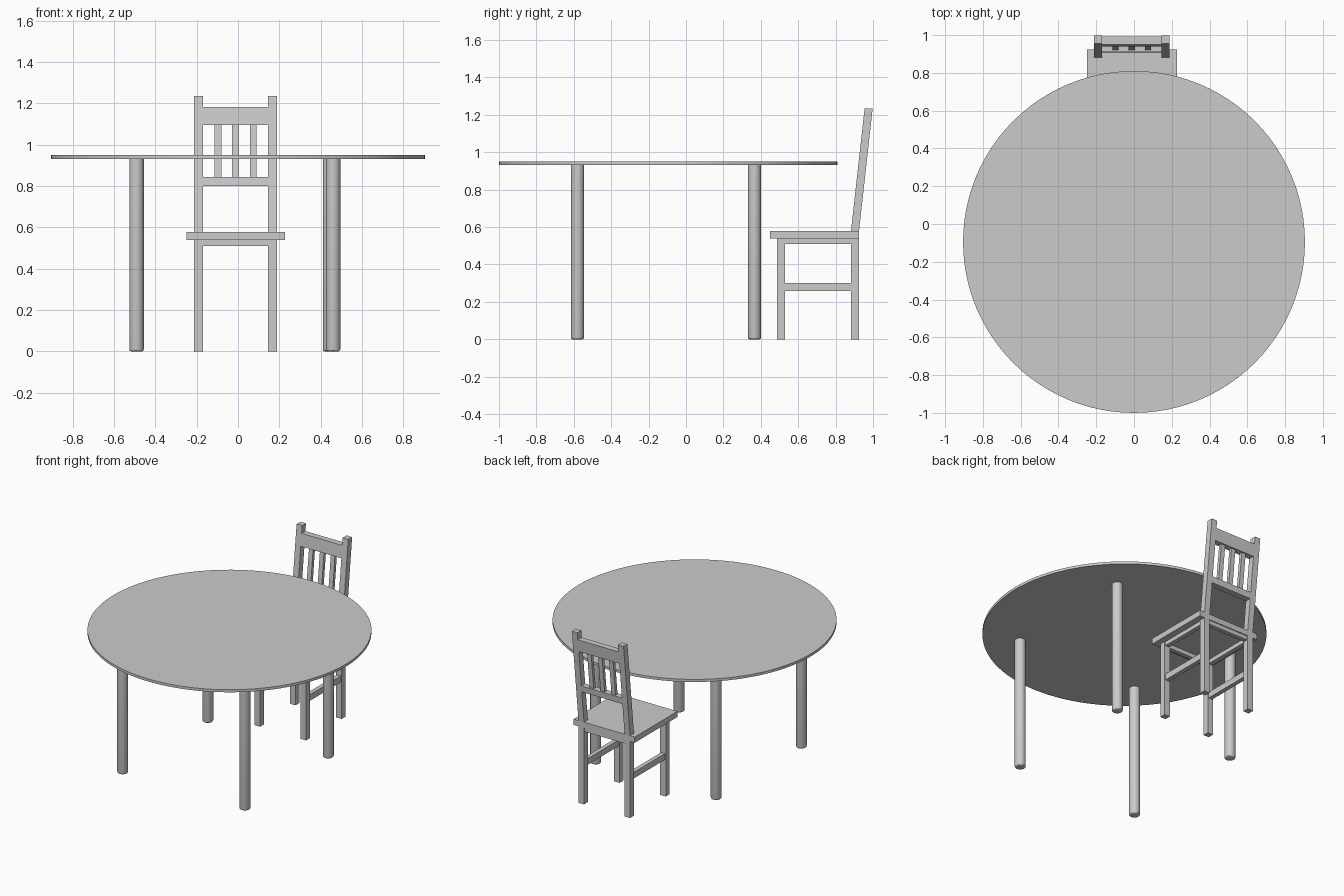
import bpy, bmesh
from mathutils import Matrix

if "Cube" in bpy.data.objects:
    bpy.data.objects.remove(bpy.data.objects["Cube"])

CX = -0.012            # chair centre line
POST = 0.043           # square section of chair legs and posts
Z0, Z1 = 0.578, 1.235  # backrest foot and top
LEAN = 0.073


def finish(name, bm):
    bmesh.ops.recalc_face_normals(bm, faces=bm.faces)
    me = bpy.data.meshes.new(name)
    bm.to_mesh(me)
    bm.free()
    ob = bpy.data.objects.new(name, me)
    bpy.context.collection.objects.link(ob)
    return ob


def box(name, x, y, z, lean=False):
    """Box from (min, max) ranges, optionally sheared along the backrest."""
    bm = bmesh.new()
    bmesh.ops.create_cube(bm, size=1)
    for v in bm.verts:
        v.co = [r[0] if c < 0 else r[1] for c, r in zip(v.co, (x, y, z))]
        if lean:
            v.co.y += LEAN * (v.co.z - Z0) / (Z1 - Z0)
    return finish(name, bm)


def cylinder(name, x, y, r, z0, z1, sides, bevel=0.0):
    bm = bmesh.new()
    bmesh.ops.create_cone(bm, cap_ends=True, segments=sides, radius1=r, radius2=r,
                          depth=z1 - z0, matrix=Matrix.Translation((x, y, (z0 + z1) / 2)))
    if bevel:
        rim = [e for e in bm.edges if all(v.co.z < z0 + 1e-4 for v in e.verts)]
        bmesh.ops.bevel(bm, geom=rim, offset=bevel, segments=3, profile=0.5, affect='EDGES')
    ob = finish(name, bm)
    bpy.context.view_layer.objects.active = ob
    ob.select_set(True)
    bpy.ops.object.shade_smooth_by_angle()
    ob.select_set(False)


def span(c, w):
    return (c - w / 2, c + w / 2)


# Round table
cylinder("table_top", 0, -0.095, 0.905, 0.932, 0.95, 96)
for name, x, y in (("front_left", -0.491, -0.58), ("front_right", 0.46, -0.58),
                   ("back_left", -0.491, 0.366), ("back_right", 0.446, 0.366)):
    cylinder("table_leg_" + name, x, y, 0.035, 0, 0.932, 32, 0.01)

# Chair seat
FRONT, BACK = (0.487, 0.529), (0.882, 0.925)
box("seat", span(CX + 0.002, 0.476), (0.449, 0.925), (0.538, 0.578))

# Chair legs, side rails, side aprons and leaning posts
for side, s in (("left", -1), ("right", 1)):
    x = CX + s * 0.1795
    box("chair_front_leg_" + side, span(x, POST), FRONT, (0, 0.538))
    box("chair_back_leg_" + side, span(x, POST), BACK, (0, 0.538))
    box("side_rail_" + side, span(x, 0.03), (FRONT[1], BACK[0]), (0.257, 0.3))
    box("side_apron_" + side, span(x, 0.03), (FRONT[1], BACK[0]), (0.509, 0.538))
    box("back_post_" + side, span(x, POST), BACK, (Z0, Z1), lean=True)

# Front and back aprons
inner = span(CX, 0.316)
box("front_apron", inner, span(0.508, 0.03), (0.509, 0.538))
box("back_apron", inner, span(0.9035, 0.03), (0.509, 0.538))

# Backrest rails and slats
box("top_rail", inner, BACK, (1.096, 1.183), lean=True)
box("lower_rail", inner, BACK, (0.80, 0.844), lean=True)
for i in (-1, 0, 1):
    box(f"slat_{i + 2}", span(CX + i * 0.085, 0.032), span(0.9035, 0.022),
        (0.844, 1.096), lean=True)
